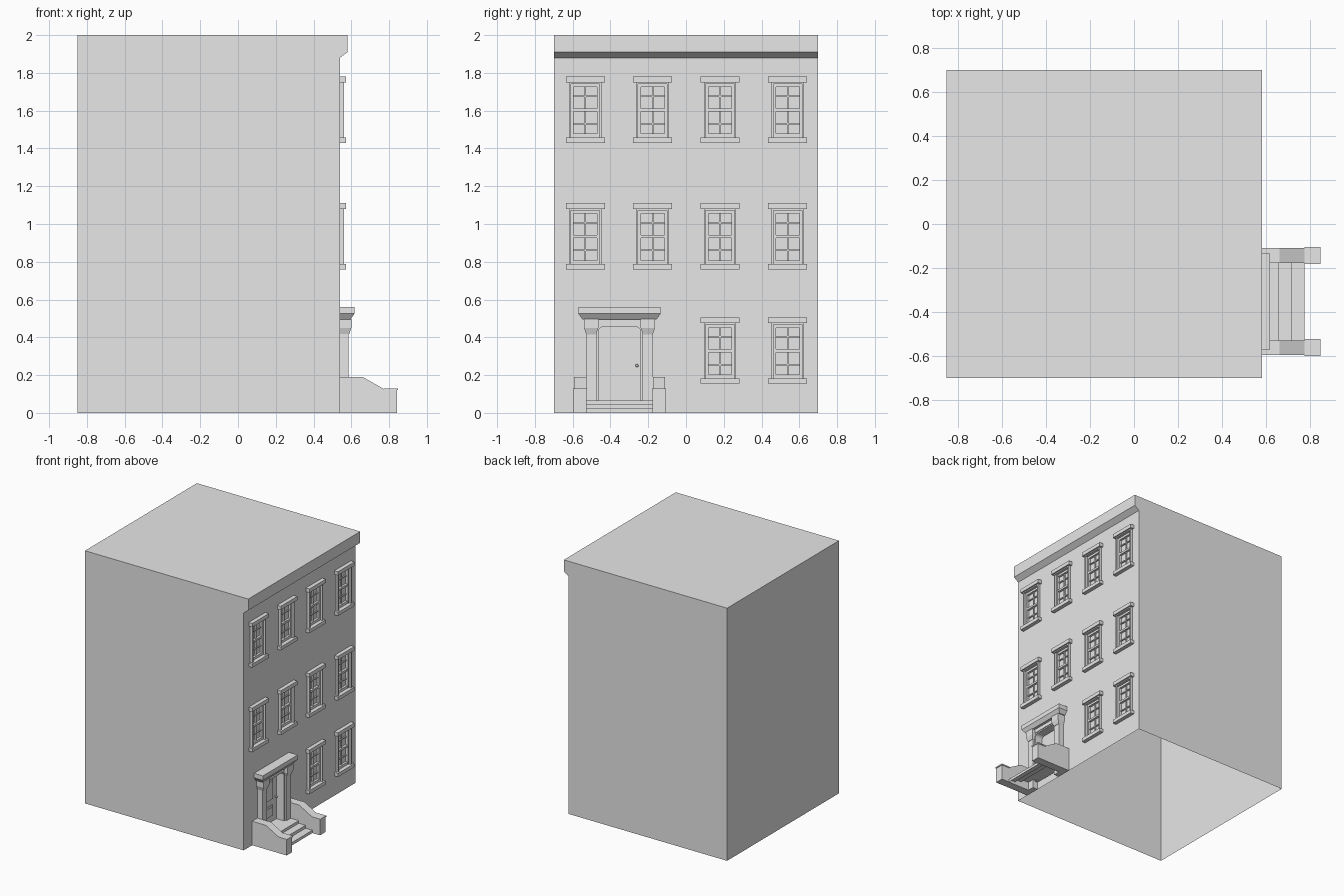
import bpy, bmesh, math

cube = bpy.data.objects.get("Cube")
if cube:
    bpy.data.objects.remove(cube, do_unlink=True)

stone = bpy.data.materials.new("plain grey")
stone.use_nodes = True
GREY = (0.8, 0.8, 0.8, 1)
stone.diffuse_color = GREY
stone.node_tree.nodes["Principled BSDF"].inputs["Base Color"].default_value = GREY


def finish(name, bm, normals=True):
    if normals:
        bmesh.ops.recalc_face_normals(bm, faces=bm.faces)
    mesh = bpy.data.meshes.new(name)
    bm.to_mesh(mesh)
    bm.free()
    mesh.materials.append(stone)
    obj = bpy.data.objects.new(name, mesh)
    bpy.context.collection.objects.link(obj)
    return obj


def add_box(bm, x, y, z, taper=0.0):
    """Box from ranges; taper draws the bottom in at the front and sides."""
    verts = bmesh.ops.create_cube(bm, size=1)["verts"]
    for v in verts:
        low = taper if v.co.z < 0 else 0
        right, left = v.co.x > 0, v.co.y > 0
        v.co = (x[1] - low if right else x[0],
                y[1] - low if left else y[0] + low,
                z[1] if v.co.z > 0 else z[0])


def add_prism(bm, pts, span, axis):
    """Extrude a profile: (x, z) points along y, or (y, z) points along x."""
    def place(p, s):
        return (p[0], s, p[1]) if axis == "y" else (s, p[0], p[1])
    a, b = [[bm.verts.new(place(p, s)) for p in pts] for s in span]
    bm.faces.new(a)
    bm.faces.new(b[::-1])
    for i in range(len(a)):
        j = (i + 1) % len(a)
        bm.faces.new((a[i], b[i], b[j], a[j]))


WALL = 0.54
HALF = 0.70
DOOR_Y = -0.352
COLUMNS = (-0.533, -0.177, 0.18, 0.538)
ROWS = (0.155, 0.76, 1.43)
WIN_H = 0.35
windows = [(y, z) for z in ROWS for y in COLUMNS if z > 0.5 or y > 0]

# Building shell: open underneath, cornice along the street side
bm = bmesh.new()
profile = [(-0.85, 0), (-0.85, 2), (0.58, 2), (0.58, 1.91), (WALL, 1.88), (WALL, 0)]
right, left = [[bm.verts.new((x, s, z)) for x, z in profile] for s in (-HALF, HALF)]
bm.faces.new(right)
bm.faces.new(left[::-1])
for i in range(4):
    bm.faces.new((right[i], left[i], left[i + 1], right[i + 1]))
bmesh.ops.recalc_face_normals(bm, faces=bm.faces)
finish("building_shell", bm, False)

# Facade: a grid of cells with the window and door openings left out
holes = [(y - 0.08, y + 0.08, z + 0.02, z + WIN_H - 0.02) for y, z in windows]
holes.append((DOOR_Y - 0.115, DOOR_Y + 0.115, 0.06, 0.46))
ys = sorted({-HALF, HALF} | {v for h in holes for v in h[:2]})
zs = sorted({0, 1.88} | {v for h in holes for v in h[2:]})
bm = bmesh.new()
grid = [[bm.verts.new((WALL, y, z)) for z in zs] for y in ys]
for i in range(len(ys) - 1):
    for j in range(len(zs) - 1):
        cy, cz = (ys[i] + ys[i + 1]) / 2, (zs[j] + zs[j + 1]) / 2
        if not any(h[0] < cy < h[1] and h[2] < cz < h[3] for h in holes):
            bm.faces.new((grid[i][j], grid[i + 1][j], grid[i + 1][j + 1], grid[i][j + 1]))
bmesh.ops.dissolve_limit(bm, angle_limit=0.01, verts=bm.verts, edges=bm.edges)
finish("facade", bm, False)


# Windows: sill, lintel, casing, two sashes with glazing bars, pane
def make_window(name, y, z):
    bm = bmesh.new()
    low, high = z + 0.028, z + WIN_H - 0.03
    mid = (low + high) / 2
    add_box(bm, (WALL, 0.571), (y - 0.103, y + 0.103), (z, low))
    add_box(bm, (WALL, 0.571), (y - 0.103, y + 0.103), (high, z + WIN_H))
    for s in (-1, 1):
        jamb = sorted((y + s * 0.076, y + s * 0.086))
        stile = sorted((y + s * 0.062, y + s * 0.077))
        add_box(bm, (0.515, 0.56), jamb, (low, high))
        add_box(bm, (0.515, 0.542), stile, (low, high))
    add_box(bm, (0.515, 0.56), (y - 0.077, y + 0.077), (high - 0.008, high))
    for c, h in ((low + 0.01, 0.01), (mid, 0.008), (high - 0.015, 0.01)):
        add_box(bm, (0.515, 0.54), (y - 0.07, y + 0.07), (c - h, c + h))
    add_box(bm, (0.515, 0.532), (y - 0.004, y + 0.004), (low, high))
    for c in ((low + mid) / 2, (mid + high) / 2):
        add_box(bm, (0.515, 0.532), (y - 0.07, y + 0.07), (c - 0.004, c + 0.004))
    add_box(bm, (0.515, 0.522), (y - 0.08, y + 0.08), (low - 0.005, high))
    finish(name, bm)


for n, (y, z) in enumerate(windows):
    make_window(f"window_{n + 1}", y, z)

# Door hood with a sloped moulding and a plain frieze
bm = bmesh.new()
add_box(bm, (WALL, 0.617), (DOOR_Y - 0.218, DOOR_Y + 0.218), (0.525, 0.56))
add_box(bm, (WALL, 0.617), (DOOR_Y - 0.218, DOOR_Y + 0.218), (0.495, 0.525), 0.022)
add_box(bm, (WALL, 0.575), (DOOR_Y - 0.17, DOOR_Y + 0.17), (0.465, 0.495))
finish("door_hood", bm)

# Pilasters with capitals on both sides of the door
for side, s in (("right", -1), ("left", 1)):
    bm = bmesh.new()
    c = DOOR_Y + s * 0.15
    add_box(bm, (WALL, 0.585), (c - 0.027, c + 0.027), (0, 0.43))
    add_box(bm, (WALL, 0.6), (c - 0.038, c + 0.038), (0.45, 0.497))
    add_box(bm, (WALL, 0.6), (c - 0.038, c + 0.038), (0.415, 0.45), 0.012)
    finish(f"{side}_pilaster", bm)

# Door casing with rounded upper corners
bm = bmesh.new()
w, top, r = 0.112, 0.455, 0.025
arch = [(DOOR_Y - 0.13, 0.06), (DOOR_Y - 0.13, 0.48), (DOOR_Y + 0.13, 0.48),
        (DOOR_Y + 0.13, 0.06), (DOOR_Y + w, 0.06)]
for k in range(10):
    corner = 1 if k < 5 else -1
    a = math.radians((k if k < 5 else k - 1) * 22.5)
    arch.append((DOOR_Y + corner * (w - r) + r * math.cos(a), top - r + r * math.sin(a)))
arch.append((DOOR_Y - w, 0.06))
add_prism(bm, arch, (0.49, 0.57), "x")
finish("door_casing", bm)

# Door leaf with framed panels
bm = bmesh.new()
add_box(bm, (0.49, 0.505), (DOOR_Y - 0.12, DOOR_Y + 0.12), (0.06, 0.465))
for z0, z1 in ((0.245, 0.41), (0.115, 0.2)):
    a, b = DOOR_Y - 0.07, DOOR_Y + 0.06
    add_box(bm, (0.5, 0.511), (a, b), (z0, z1))
    add_box(bm, (0.5, 0.515), (a + 0.015, b - 0.015), (z0 + 0.015, z1 - 0.015))
finish("door", bm)

# Door knob
bm = bmesh.new()
bmesh.ops.create_uvsphere(bm, u_segments=12, v_segments=8, radius=0.008)
bmesh.ops.translate(bm, verts=bm.verts, vec=(0.52, -0.26, 0.25))
add_box(bm, (0.5, 0.52), (-0.263, -0.257), (0.247, 0.253))
finish("door_knob", bm)

# Steps: a folded sheet, open underneath
bm = bmesh.new()
path = [(0.49, 0.066), (0.655, 0.066), (0.655, 0.045), (0.715, 0.045),
        (0.715, 0.022), (0.775, 0.022), (0.775, 0)]
ends = [[bm.verts.new((x, DOOR_Y + s * 0.18, z)) for x, z in path] for s in (-1, 1)]
for i in range(len(path) - 1):
    bm.faces.new((ends[0][i], ends[0][i + 1], ends[1][i + 1], ends[1][i]))
finish("front_steps", bm, False)

# Sloping walls beside the steps, each with an end post and cap
slope = [(WALL, 0), (WALL, 0.19), (0.66, 0.19), (0.775, 0.125), (0.775, 0)]
for side, s in (("right", -1), ("left", 1)):
    bm = bmesh.new()
    c = DOOR_Y + s * 0.209
    add_prism(bm, slope, (c - 0.033, c + 0.033), "y")
    add_box(bm, (0.775, 0.842), (c - 0.034, c + 0.034), (0, 0.12))
    add_box(bm, (0.773, 0.847), (c - 0.038, c + 0.038), (0.12, 0.13))
    finish(f"{side}_step_wall", bm)
